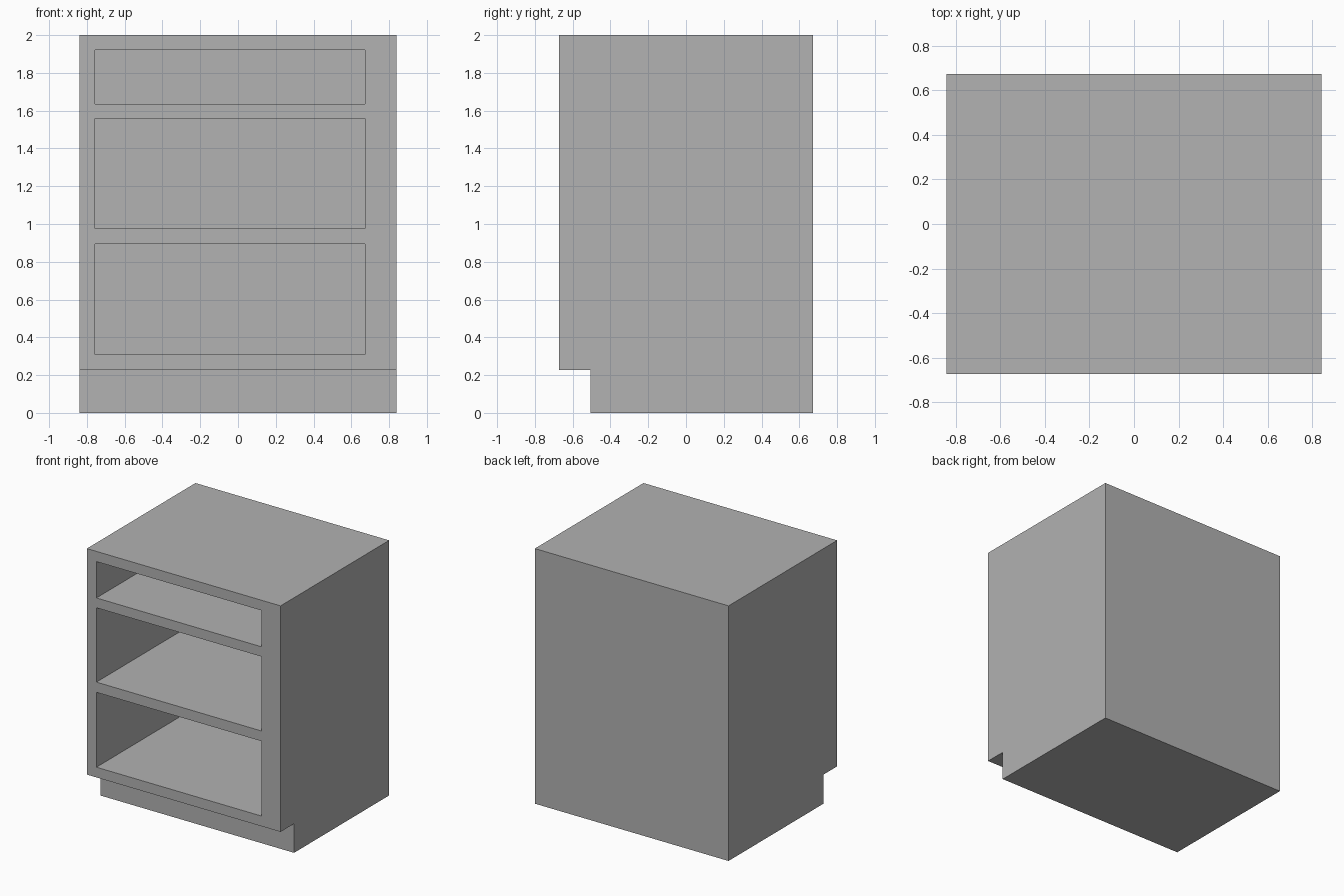
import bpy
import bmesh

cube = bpy.data.objects.get("Cube")
if cube:
    bpy.data.objects.remove(cube, do_unlink=True)

WIDTH, DEPTH, HEIGHT = 1.68, 1.345, 2.0
FRONT, BACK = -DEPTH / 2, DEPTH / 2
BACK_PANEL = 0.08

grey = bpy.data.materials.new("plain grey")
grey.use_nodes = True
colour = (0.445, 0.445, 0.445, 1)
grey.diffuse_color = colour
grey.node_tree.nodes["Principled BSDF"].inputs["Base Color"].default_value = colour


def extrude_profile(name, profile, x0, x1):
    """Sweep a (y, z) outline sideways from x0 to x1."""
    bm = bmesh.new()
    face = bm.faces.new([bm.verts.new((x0, y, z)) for y, z in profile])
    swept = bmesh.ops.extrude_face_region(bm, geom=[face])
    verts = [v for v in swept["geom"] if isinstance(v, bmesh.types.BMVert)]
    bmesh.ops.translate(bm, verts=verts, vec=(x1 - x0, 0, 0))
    bmesh.ops.recalc_face_normals(bm, faces=bm.faces)
    mesh = bpy.data.meshes.new(name)
    bm.to_mesh(mesh)
    bm.free()
    mesh.materials.append(grey)
    obj = bpy.data.objects.new(name, mesh)
    bpy.context.collection.objects.link(obj)
    return obj


# Cabinet body with a recessed toe kick
toe_y, toe_z = -0.505, 0.228
cabinet = extrude_profile("cabinet_body", [
    (toe_y, 0), (BACK, 0), (BACK, HEIGHT), (FRONT, HEIGHT),
    (FRONT, toe_z), (toe_y, toe_z)], -WIDTH / 2, WIDTH / 2)

# Three drawer bays, open at the front
bays = {"lower": (0.308, 0.895), "middle": (0.975, 1.558), "upper": (1.635, 1.92)}
for label, (low, high) in bays.items():
    y0, y1 = FRONT - 0.1, BACK - BACK_PANEL
    cutter = extrude_profile(label + "_bay_cutter", [
        (y0, low), (y1, low), (y1, high), (y0, high)], -0.757, 0.673)
    cutter.hide_render = True
    cutter.hide_viewport = False
    cutter.display_type = 'WIRE'
    cut = cabinet.modifiers.new(label + " bay", 'BOOLEAN')
    cut.operation = 'DIFFERENCE'
    cut.solver = 'EXACT'
    cut.object = cutter

# Apply the cuts and discard the cutters
bpy.context.view_layer.objects.active = cabinet
for cut in list(cabinet.modifiers):
    cutter = cut.object
    bpy.ops.object.modifier_apply(modifier=cut.name)
    bpy.data.objects.remove(cutter, do_unlink=True)
